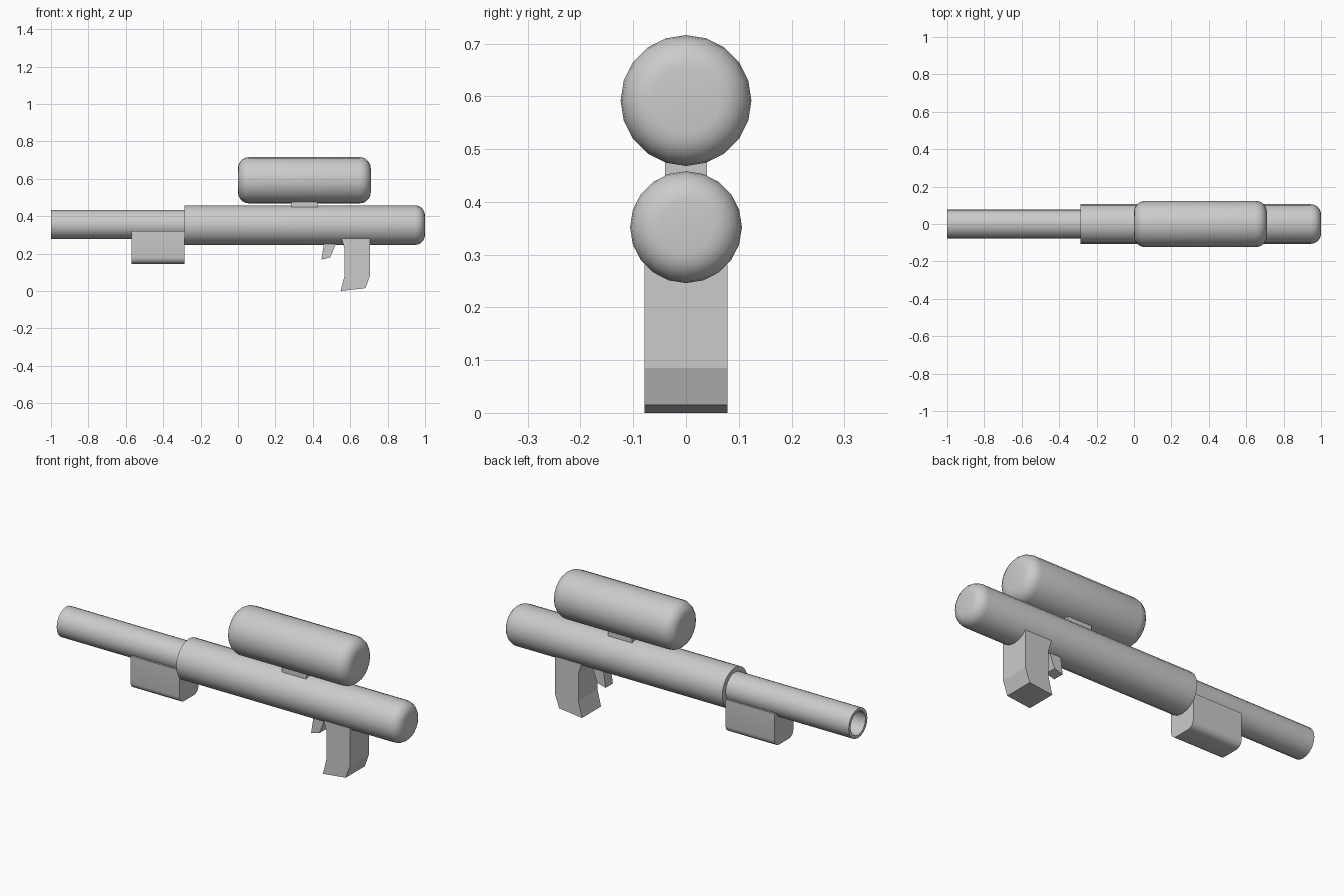
import bpy, bmesh, math

if "Cube" in bpy.data.objects:
    bpy.data.objects.remove(bpy.data.objects["Cube"])

SIDES = 20


def finish(name, bm, smooth=True):
    bmesh.ops.recalc_face_normals(bm, faces=bm.faces)
    mesh = bpy.data.meshes.new(name)
    bm.to_mesh(mesh)
    bm.free()
    ob = bpy.data.objects.new(name, mesh)
    bpy.context.collection.objects.link(ob)
    if smooth:
        bpy.ops.object.select_all(action='DESELECT')
        bpy.context.view_layer.objects.active = ob
        ob.select_set(True)
        bpy.ops.object.shade_smooth_by_angle(angle=math.radians(35))
    return ob


def lathe_x(name, profile, zc):
    """Revolve (x, radius) points around a line along x at height zc, closing both ends."""
    bm = bmesh.new()
    rings = []
    for x, r in profile:
        rings.append([bm.verts.new((x, r * math.cos(2 * math.pi * i / SIDES),
                                    zc + r * math.sin(2 * math.pi * i / SIDES)))
                      for i in range(SIDES)])
    for a, b in zip(rings, rings[1:]):
        for i in range(SIDES):
            j = (i + 1) % SIDES
            bm.faces.new((a[i], a[j], b[j], b[i]))
    bm.faces.new(rings[0])
    bm.faces.new(rings[-1])
    return finish(name, bm)


def round_end(x, r, fillet, direction, steps=5):
    """Quarter-round shoulder points from the side wall to the end cap."""
    return [(x - direction * fillet * (1 - math.sin(t)), r - fillet * (1 - math.cos(t)))
            for t in (math.pi / 2 * k / steps for k in range(steps + 1))]


def extrude(name, points, axis, lo, hi, smooth=False):
    """Prism from a 2D outline: (x, z) along y, or (y, z) along x."""
    bm = bmesh.new()

    def ring(d):
        return [bm.verts.new((p, d, z) if axis == 'y' else (d, p, z)) for p, z in points]
    a, b = ring(lo), ring(hi)
    bm.faces.new(a)
    bm.faces.new(b)
    for i in range(len(a)):
        j = (i + 1) % len(a)
        bm.faces.new((a[i], a[j], b[j], b[i]))
    return finish(name, bm, smooth)


# Main body tube with rounded rear end
lathe_x("body_tube", [(-0.285, 0.106)] + round_end(1.0, 0.106, 0.055, 1), 0.352)

# Hollow barrel
lathe_x("barrel", [(-0.27, 0.062), (-1.0, 0.062), (-1.0, 0.078), (-0.27, 0.078)], 0.356)

# Top tank, rounded at both ends, and its mount
lathe_x("top_tank", round_end(0.0, 0.124, 0.06, -1)[::-1] + round_end(0.71, 0.124, 0.06, 1), 0.592)
extrude("tank_mount", [(-0.04, 0.44), (0.04, 0.44), (0.04, 0.49), (-0.04, 0.49)], 'x', 0.285, 0.425)

# Pump handle under the barrel with rounded lower edges
w, bottom, f = 0.078, 0.145, 0.035
arc = [(w - f + f * math.cos(t), bottom + f - f * math.sin(t))
       for t in (math.pi / 2 * k / 4 for k in range(5))]
outline = [(w, 0.32)] + arc + [(-y, z) for y, z in arc[::-1]] + [(-w, 0.32)]
extrude("pump_handle", outline, 'x', -0.57, -0.285, smooth=True)

# Grip and trigger
extrude("grip", [(0.553, 0.281), (0.57, 0.227), (0.57, 0.083), (0.549, 0.0),
                 (0.682, 0.015), (0.707, 0.085), (0.707, 0.281)], 'y', -0.079, 0.079)
extrude("trigger", [(0.458, 0.265), (0.525, 0.265), (0.518, 0.24), (0.494, 0.18),
                    (0.446, 0.167), (0.458, 0.245)], 'y', -0.03, 0.03)
